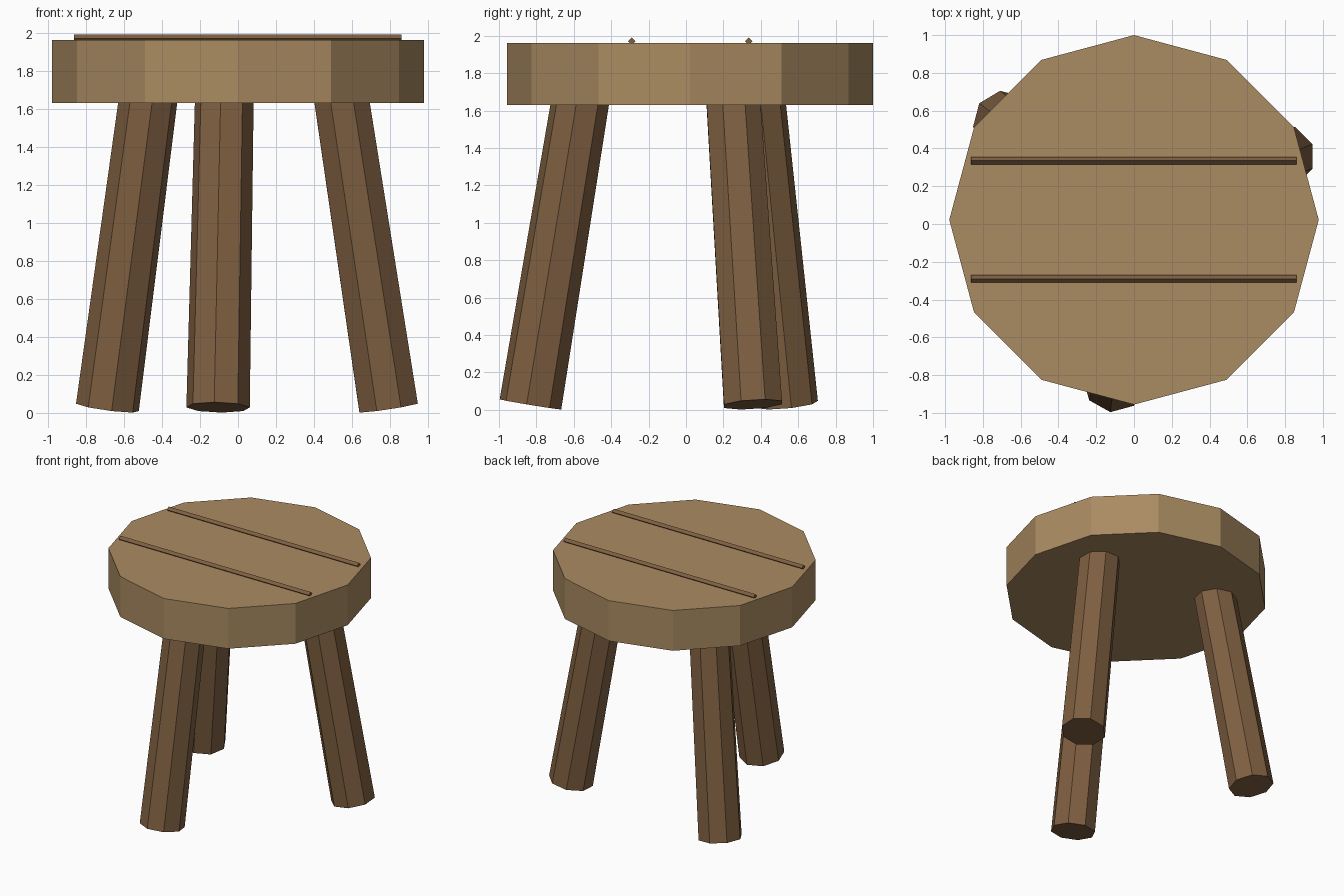
import bpy
from math import radians, sin, cos, pi
from mathutils import Vector, Matrix

cube = bpy.data.objects.get("Cube")
if cube:
    bpy.data.objects.remove(cube, do_unlink=True)


def material(name, rgb):
    mat = bpy.data.materials.new(name)
    mat.use_nodes = True
    mat.diffuse_color = (*rgb, 1)
    mat.node_tree.nodes["Principled BSDF"].inputs["Base Color"].default_value = (*rgb, 1)
    return mat


light_wood = material("light_wood", (0.40, 0.26, 0.12))
dark_wood = material("dark_wood", (0.21, 0.115, 0.053))


def prism(name, start, end, r_start, r_end, sides, first, mat):
    """Flat-sided bar from start to end, with one edge turned towards first."""
    start, end = Vector(start), Vector(end)
    axis = (end - start).normalized()
    u = (first - axis * first.dot(axis)).normalized()
    v = axis.cross(u)
    verts = []
    for centre, r in ((start, r_start), (end, r_end)):
        for i in range(sides):
            a = 2 * pi * i / sides
            verts.append(centre + r * (cos(a) * u + sin(a) * v))
    faces = [(i, (i + 1) % sides, (i + 1) % sides + sides, i + sides) for i in range(sides)]
    faces += [tuple(reversed(range(sides))), tuple(range(sides, 2 * sides))]
    mesh = bpy.data.meshes.new(name)
    mesh.from_pydata(verts, [], faces)
    mesh.materials.append(mat)
    obj = bpy.data.objects.new(name, mesh)
    bpy.context.collection.objects.link(obj)
    return obj


centre = Vector((0, 0.022, 0))

# Thick twelve-sided seat
prism("seat", centre + Vector((0, 0, 1.63)), centre + Vector((0, 0, 1.96)),
      0.978, 0.978, 12, Vector((0, 1, 0)), light_wood)

# Three splayed octagonal legs, their tops sunk into the seat
for name, angle in (("left_leg", 23), ("right_leg", 143), ("front_leg", 263)):
    out = Vector((cos(radians(angle)), sin(radians(angle)), 0))
    foot = centre + out * 0.86 + Vector((0, 0, 0.029))
    top = centre + out * 0.58 + Vector((0, 0, 1.72))
    prism(name, foot, top, 0.168, 0.155, 8, out, dark_wood)

# Two thin plank seams across the seat top
for name, y in (("back_seam", 0.335), ("front_seam", -0.29)):
    prism(name, (-0.862, y, 1.97), (0.86, y, 1.97), 0.02, 0.02, 4,
          Vector((0, 0, 1)), dark_wood)
